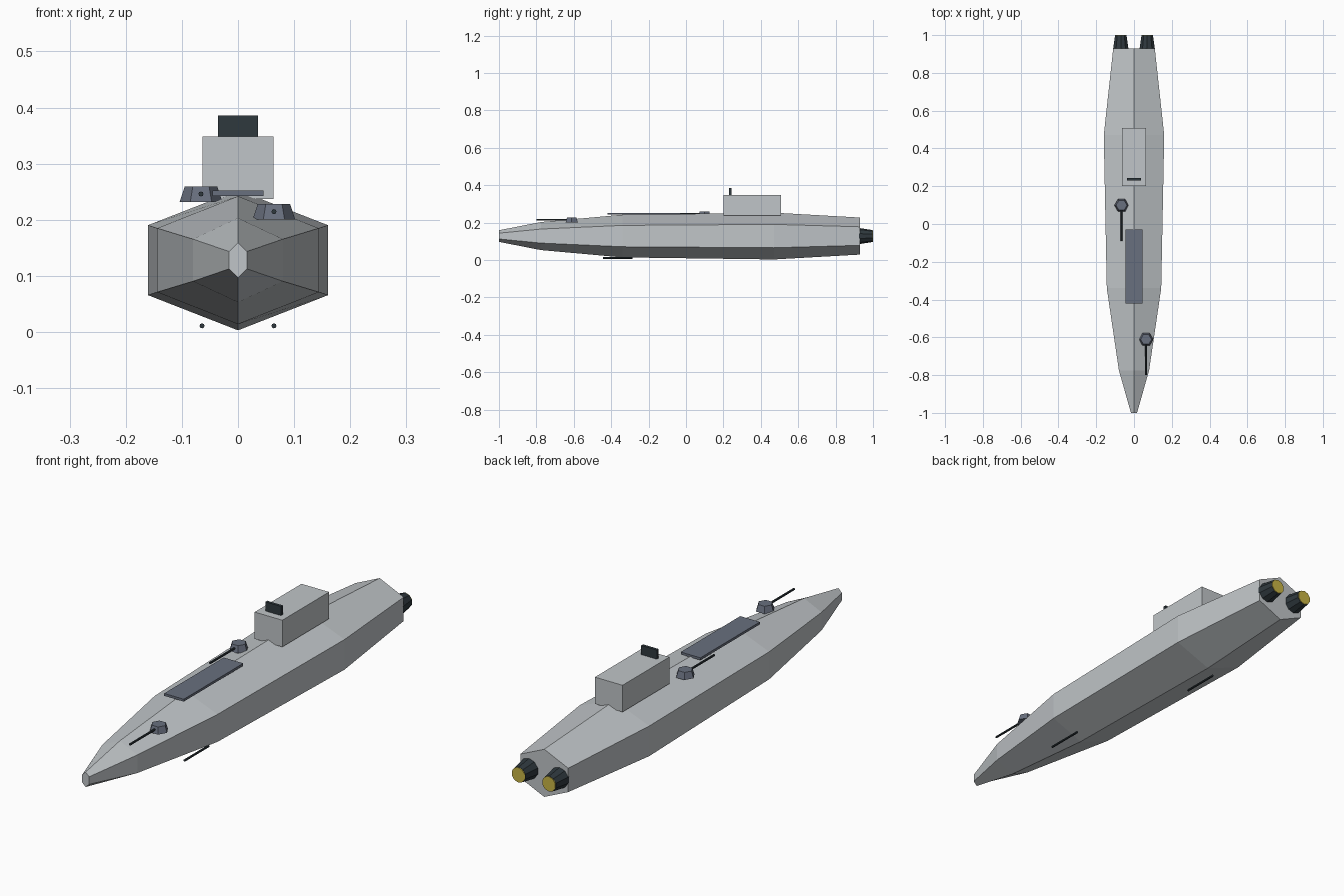
import bpy
import bmesh
from math import cos, sin, pi, radians

cube = bpy.data.objects.get("Cube")
if cube:
    bpy.data.objects.remove(cube, do_unlink=True)


def material(name, rgb):
    m = bpy.data.materials.new(name)
    m.use_nodes = True
    m.diffuse_color = (*rgb, 1)
    m.node_tree.nodes["Principled BSDF"].inputs["Base Color"].default_value = (*rgb, 1)
    return m


HULL = material("light grey", (0.53, 0.56, 0.58))
STEEL = material("blue grey", (0.14, 0.16, 0.21))
DARK = material("dark slate", (0.028, 0.04, 0.048))
GLOW = material("engine yellow", (0.58, 0.46, 0.06))

AXIS_Z = 0.128


def finish(name, mat):
    ob = bpy.context.object
    ob.name = name
    ob.data.materials.append(mat)
    return ob


def box(name, mat, low, high):
    centre = [(a + b) / 2 for a, b in zip(low, high)]
    bpy.ops.mesh.primitive_cube_add(size=1, location=centre)
    bpy.context.object.scale = [b - a for a, b in zip(low, high)]
    return finish(name, mat)


def rod(name, mat, x, z, y0, y1, r0, r1, sides):
    """Frustum lying along y, from radius r0 at y0 to r1 at y1."""
    bpy.ops.mesh.primitive_cone_add(
        vertices=sides, radius1=r0, radius2=r1, depth=y1 - y0,
        location=(x, (y0 + y1) / 2, z), rotation=(radians(-90), 0, 0))
    return finish(name, mat)


# Hull: six-sided rings (y, half width, half height) lofted along y
stations = [(-1, 0.016, 0.031), (-0.775, 0.08, 0.075), (-0.34, 0.144, 0.114),
            (0.47, 0.16, 0.125), (0.93, 0.11, 0.099)]
bm = bmesh.new()
rings = []
for y, w, h in stations:
    angles = [pi / 2 + k * pi / 3 for k in range(6)]
    rings.append([bm.verts.new((w * cos(a) / cos(pi / 6), y, AXIS_Z + h * sin(a)))
                  for a in angles])
for a, b in zip(rings, rings[1:]):
    for k in range(6):
        n = (k + 1) % 6
        bm.faces.new((a[k], a[n], b[n], b[k]))
bm.faces.new(rings[0])
bm.faces.new(rings[-1])
bmesh.ops.recalc_face_normals(bm, faces=bm.faces)
mesh = bpy.data.meshes.new("hull")
bm.to_mesh(mesh)
bm.free()
mesh.materials.append(HULL)
bpy.context.collection.objects.link(bpy.data.objects.new("hull", mesh))

# Tower, sensor panel and flight deck
box("tower", HULL, (-0.0635, 0.2, 0.237), (0.0635, 0.507, 0.348))
box("sensor_panel", DARK, (-0.036, 0.231, 0.346), (0.036, 0.243, 0.386))
box("deck_plate", STEEL, (-0.045, -0.42, 0.242), (0.045, -0.03, 0.252))

# Deck turrets with forward barrels
for name, x, y, z in (("front", 0.064, -0.611, 0.2005), ("middle", -0.066, 0.099, 0.232)):
    bpy.ops.mesh.primitive_cone_add(vertices=6, radius1=0.038, radius2=0.029, depth=0.0275,
                                    location=(x, y, z + 0.01375),
                                    rotation=(0, 0, radians(30)))
    finish(name + "_turret", STEEL)
    rod(name + "_turret_barrel", DARK, x, z + 0.014, y - 0.189, y, 0.0045, 0.0045, 8)

# Barrels under the keel
for name, x, y in (("front", 0.064, -0.364), ("rear", -0.064, 0.346)):
    rod(name + "_keel_barrel", DARK, x, 0.011, y - 0.079, y + 0.079, 0.0045, 0.0045, 8)

# Twin engines with glowing outlets
for name, x in (("left", 0.07), ("right", -0.07)):
    rod(name + "_engine", DARK, x, AXIS_Z, 0.925, 0.997, 0.043, 0.032, 10)
    rod(name + "_engine_glow", GLOW, x, AXIS_Z, 0.994, 1.0, 0.031, 0.031, 10)
